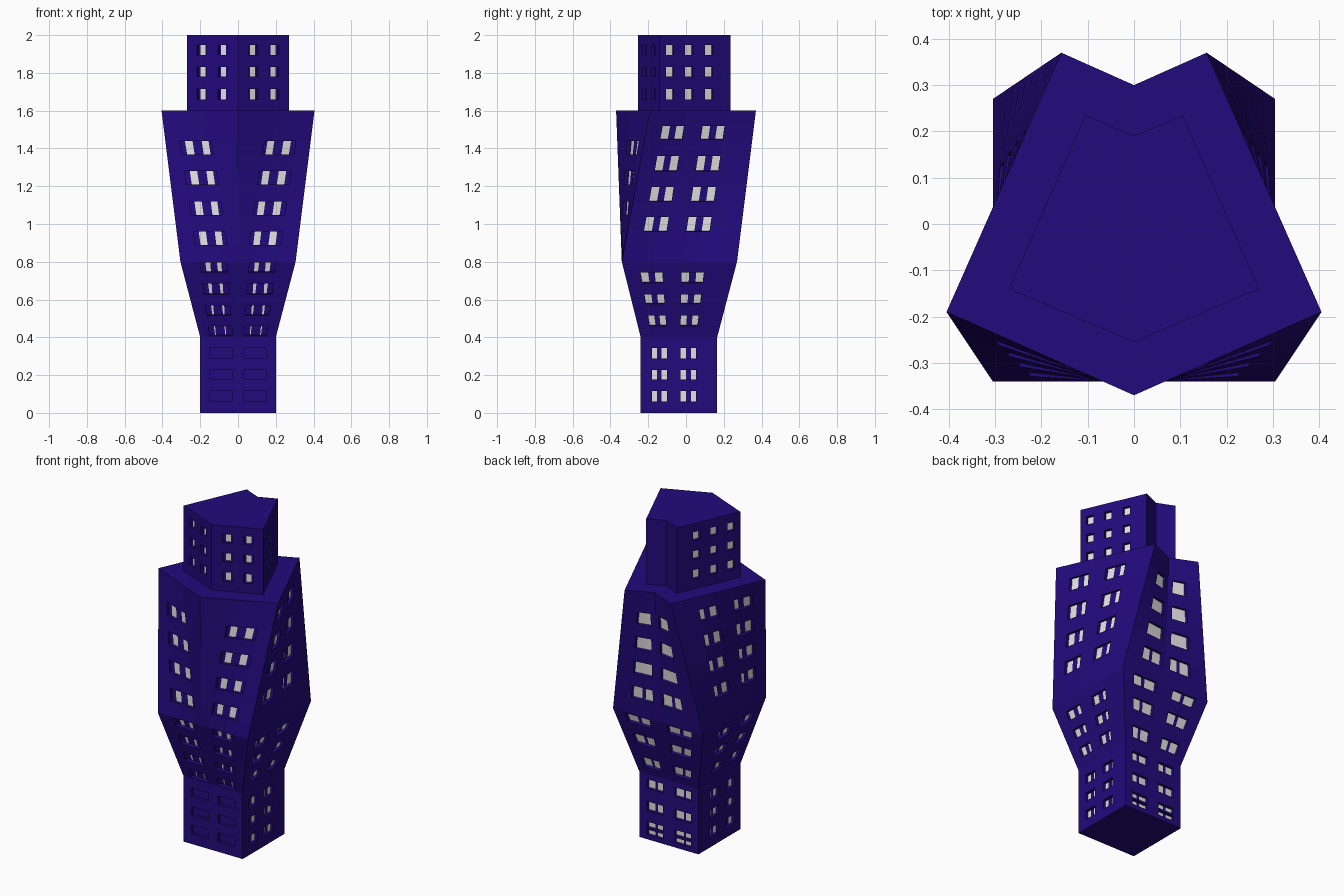
import bpy
import bmesh
from mathutils import Vector

cube = bpy.data.objects.get("Cube")
if cube:
    bpy.data.objects.remove(cube)


def material(name, color):
    mat = bpy.data.materials.new(name)
    mat.use_nodes = True
    mat.diffuse_color = color
    mat.node_tree.nodes["Principled BSDF"].inputs["Base Color"].default_value = color
    return mat


MATERIALS = [material("deep_violet", (0.016, 0.003, 0.2, 1)),
             material("pale_glass", (0.75, 0.75, 0.75, 1))]
DEPTH = 0.018


def face(bm, points, glass=False):
    bm.faces.new([bm.verts.new(p) for p in points]).material_index = int(glass)


def wall(bm, a, b, c, d, lines=(), rows=(), pattern="", low_pattern=None):
    """Wall with sunken windows: '.' flush wall, 'F' sunken frame, 'G' sunken glass.
    Each line is (u at the bottom, u at the top); each row is (v low, v high)."""
    inward = -(b - a).cross(d - a).normalized() * DEPTH
    us = [(0, 0), *lines, (1, 1)]
    vs = [0, *[v for row in rows for v in row], 1]

    def point(i, v):
        u = us[i][0] + (us[i][1] - us[i][0]) * v
        return a.lerp(b, u).lerp(d.lerp(c, u), v)

    for j in range(len(vs) - 1):
        row = pattern if j % 2 else "." * (len(us) - 1)
        if j == 1 and low_pattern:
            row = low_pattern
        for i, kind in enumerate(row):
            quad = [point(i, vs[j]), point(i + 1, vs[j]),
                    point(i + 1, vs[j + 1]), point(i, vs[j + 1])]
            if kind == ".":
                face(bm, quad)
                continue
            floor = [p + inward for p in quad]
            face(bm, floor, kind == "G")
            # reveals: sill, right, head, left
            open_edge = (True, row[i + 1] == ".", True, row[i - 1] == ".")
            for k in range(4):
                if open_edge[k]:
                    n = (k + 1) % 4
                    face(bm, (quad[k], quad[n], floor[n], floor[k]))


def ring(z, front, side, back, rear):
    """Half outline: front middle, side corner, back corner, back middle."""
    return [Vector((x, y, z)) for x, y in ((0, front), side, back, (0, rear))]


def section(name, low, high, walls, floor=False, roof=None):
    bm = bmesh.new()
    for i, spec in enumerate(walls):
        wall(bm, low[i], low[i + 1], high[i + 1], high[i], **spec)
    if floor:
        face(bm, low[::-1])
    if roof == "flat":
        face(bm, high)
    elif roof:
        for i in range(3):
            face(bm, (high[i], high[i + 1], roof[i + 1], roof[i]))
    bmesh.ops.remove_doubles(bm, verts=bm.verts, dist=0.0001)
    mesh = bpy.data.meshes.new(name)
    bm.to_mesh(mesh)
    bm.free()
    for mat in MATERIALS:
        mesh.materials.append(mat)
    obj = bpy.data.objects.new(name, mesh)
    bpy.context.collection.objects.link(obj)
    obj.modifiers.new("mirror", "MIRROR").use_axis[0] = True


def straight(*us):
    return [(u, u) for u in us]


# outlines at each level
ground = ring(0, -0.24, (0.2, -0.24), (0.2, 0.165), 0.165)
waist = ring(0.4, -0.24, (0.2, -0.24), (0.2, 0.165), 0.165)
shoulder = ring(0.8, -0.34, (0.305, -0.34), (0.305, 0.27), 0.27)
ledge = ring(1.6, -0.37, (0.405, -0.19), (0.157, 0.37), 0.3)
crown_low = ring(1.6, -0.255, (0.27, -0.14), (0.105, 0.235), 0.19)
crown_top = ring(2, -0.255, (0.27, -0.14), (0.105, 0.235), 0.19)

# window layouts shared by several sections
PAIRS = ".GFG.GFG."
side_lines = straight(0.145, 0.215, 0.275, 0.345, 0.52, 0.59, 0.655, 0.725)
side_rows = [(0.15, 0.29), (0.44, 0.57), (0.72, 0.86)]
side = dict(lines=side_lines, rows=side_rows, pattern=PAIRS)
back_lines = straight(0.26, 0.48, 0.56, 0.8)

section("base_tower", ground, waist, [
    dict(lines=straight(0.16, 0.74), rows=side_rows, pattern=".F."),
    side,
    dict(lines=back_lines, rows=[(0.07, 0.15), (0.18, 0.27), (0.44, 0.58), (0.78, 0.92)],
         pattern=".GFG."),
], floor=True)

section("flared_section", waist, shoulder, [
    dict(lines=[(0.15, 0.2), (0.31, 0.29), (0.33, 0.37), (0.58, 0.48), (0.6, 0.57), (0.74, 0.66)],
         rows=[(0.02, 0.15), (0.29, 0.42), (0.57, 0.71), (0.86, 0.99)], pattern=".FGFGF."),
    side,
    dict(lines=back_lines, rows=[(0.12, 0.28), (0.5, 0.66), (0.84, 0.98)], pattern=".GFG."),
])

section("upper_section", shoulder, ledge, [
    dict(lines=[(0.16, 0.42), (0.23, 0.45), (0.34, 0.54), (0.49, 0.66), (0.61, 0.76), (0.7, 0.82)],
         rows=[(0.11, 0.2), (0.31, 0.4), (0.51, 0.6), (0.71, 0.8)], pattern=".FGFGF."),
    dict(lines=side_lines, rows=[(0.2, 0.295), (0.4, 0.495), (0.6, 0.7), (0.81, 0.9)],
         pattern=PAIRS),
    dict(lines=[(0.38, 0.46), (0.6, 0.62), (0.68, 0.68), (0.9, 0.84)],
         rows=[(0.13, 0.23), (0.33, 0.43), (0.53, 0.63), (0.73, 0.83)],
         pattern=".GGG.", low_pattern=".GFG."),
], roof=crown_low)

crown_rows = [(0.15, 0.29), (0.45, 0.58), (0.74, 0.87)]
section("crown", crown_low, crown_top, [
    dict(lines=straight(0.21, 0.26, 0.36, 0.39, 0.62, 0.66, 0.76, 0.8),
         rows=crown_rows, pattern=".FGF.FGF."),
    dict(lines=straight(0.09, 0.2, 0.36, 0.47, 0.64, 0.75),
         rows=crown_rows, pattern=".G.G.G."),
    dict(),
], roof="flat")
